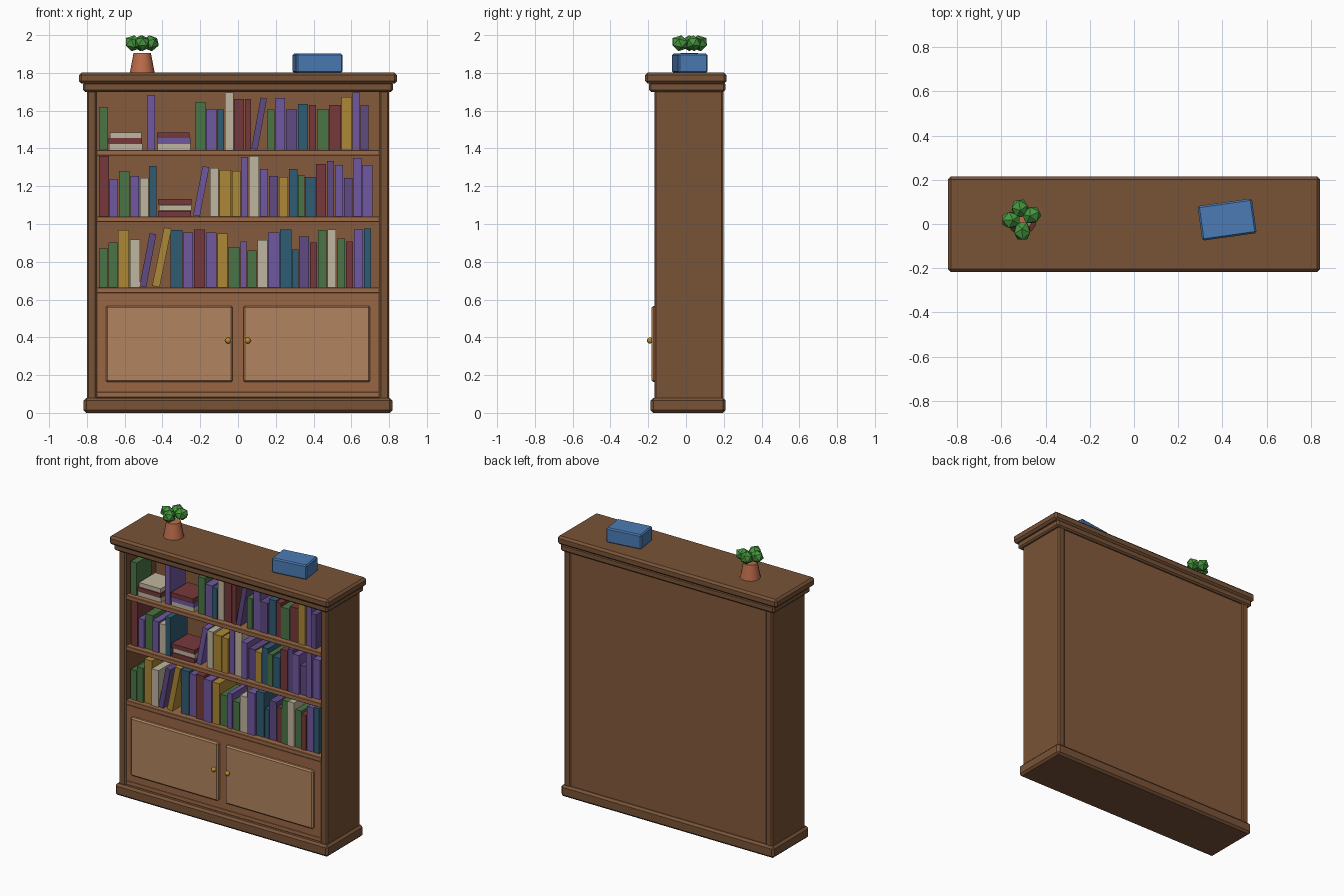
import bpy, bmesh, math, random
from mathutils import Matrix, Vector

if "Cube" in bpy.data.objects:
    bpy.data.objects.remove(bpy.data.objects["Cube"])

random.seed(4)


def material(name, r, g, b):
    m = bpy.data.materials.new(name)
    lin = [((c / 255 + 0.055) / 1.055) ** 2.4 for c in (r, g, b)]
    m.diffuse_color = (*lin, 1)
    m.use_nodes = True
    m.node_tree.nodes["Principled BSDF"].inputs["Base Color"].default_value = m.diffuse_color
    return m


FRAME = material("dark_wood", 120, 83, 55)
BACK = material("mid_wood", 132, 91, 60)
SHELF = material("shelf_wood", 156, 106, 70)
FACE = material("face_wood", 152, 102, 68)
DOOR = material("door_wood", 178, 132, 95)
BRASS = material("brass", 185, 140, 50)
CLAY = material("terracotta", 190, 108, 75)
LEAF = material("leaf_green", 70, 150, 62)
BLUE = material("box_blue", 75, 123, 180)
BOOK = {
    "R": material("book_red", 118, 56, 60),
    "G": material("book_green", 74, 116, 70),
    "T": material("book_teal", 48, 92, 116),
    "Y": material("book_ochre", 172, 136, 54),
    "C": material("book_cream", 192, 182, 160),
    "P": material("book_purple", 112, 88, 160),
    "D": material("book_plum", 96, 74, 132),
}


def new_object(name, bm, mat):
    me = bpy.data.meshes.new(name)
    bm.to_mesh(me)
    bm.free()
    me.materials.append(mat)
    ob = bpy.data.objects.new(name, me)
    bpy.context.collection.objects.link(ob)
    return ob


def box(name, lo, hi, mat, bevel=0.0, segments=1):
    """Axis-aligned box between two corners, with optional bevel."""
    lo, hi = Vector(lo), Vector(hi)
    size = hi - lo
    bm = bmesh.new()
    bmesh.ops.create_cube(bm, size=1)
    bmesh.ops.scale(bm, vec=size, verts=bm.verts)
    ob = new_object(name, bm, mat)
    ob.location = (lo + hi) / 2
    if bevel:
        mod = ob.modifiers.new("bevel", "BEVEL")
        mod.width, mod.segments = bevel, segments
    return ob


# Carcass: plinth, sides, back, cornice
box("plinth", (-0.817, -0.187, 0), (0.817, 0.21, 0.08), FRAME, 0.014)
for side, s in (("left", -1), ("right", 1)):
    x0, x1 = sorted((s * 0.80, s * 0.747))
    box(side + "_side", (x0, -0.167, 0.07), (x1, 0.198, 1.71), FRAME, 0.009)
box("back_panel", (-0.75, 0.168, 0.07), (0.75, 0.19, 1.71), BACK)
box("cornice_moulding", (-0.82, -0.195, 1.70), (0.82, 0.208, 1.75), FRAME, 0.01)
box("cornice", (-0.842, -0.217, 1.743), (0.842, 0.215, 1.802), FRAME, 0.014)

# Shelves and cabinet front
SHELF_TOPS = (1.393, 1.04, 0.665)
for i, z in enumerate((*SHELF_TOPS, 0.11)):
    box(f"shelf_{i + 1}", (-0.75, -0.158, z - 0.03), (0.75, 0.17, z), SHELF, 0.003)
box("cabinet_face", (-0.75, -0.158, 0.11), (0.75, -0.13, 0.635), FACE)

# Doors with knobs
for side, s in (("left", -1), ("right", 1)):
    x0, x1 = sorted((s * 0.028, s * 0.70))
    box(side + "_door", (x0, -0.182, 0.163), (x1, -0.15, 0.567), DOOR, 0.009)
    bm = bmesh.new()
    bmesh.ops.create_uvsphere(bm, u_segments=12, v_segments=8, radius=0.016)
    knob = new_object(side + "_knob", bm, BRASS)
    knob.location = (s * 0.052, -0.191, 0.383)
    knob.data.shade_smooth()


def book(colour, x, z, w, h, lean=0.0):
    """Upright book; a leaning one turns about its lower right edge."""
    front = -0.122 + random.uniform(-0.008, 0.008)
    depth = random.uniform(0.165, 0.195)
    ob = box("book", (x, front, z), (x + w, front + depth, z + h), BOOK[colour])
    if lean:
        pivot = Matrix.Translation((x + w, 0, z))
        turn = pivot @ Matrix.Rotation(lean, 4, "Y") @ pivot.inverted()
        ob.matrix_world = turn @ Matrix.Translation(ob.location)


def row(x, z, colours, sizes):
    """Run of upright books; sizes are (pitch, height) in thousandths."""
    for c, (pitch, h) in zip(colours, sizes):
        book(c, x, z, pitch / 1000 - 0.004, h / 1000)
        x += pitch / 1000


def stack(x, z, colours):
    """Flat pile of books, listed from the bottom up."""
    for i, c in enumerate(colours):
        a, b = random.uniform(0, 0.008), random.uniform(0, 0.008)
        box("flat_book", (x + a, -0.125 + a, z + i * 0.031),
            (x + 0.18 - b, 0.055 + b, z + i * 0.031 + 0.03), BOOK[c])


top, mid, low = SHELF_TOPS

# Top shelf books
row(-0.735, top, "G", [(50, 227)])
stack(-0.685, top, "CRC")
row(-0.479, top, "P", [(44, 291)])
stack(-0.43, top, "CPR")
row(-0.225, top, "GPTCRR",
    [(56, 254), (58, 217), (42, 212), (48, 304), (58, 270), (37, 270)])
book("D", 0.07, top, 0.034, 0.275, 0.18)
row(0.153, top, "GPDTRGRYPD",
    [(45, 212), (56, 275), (63, 212), (58, 243), (42, 238),
     (66, 217), (66, 238), (58, 280), (42, 304), (45, 238)])

# Middle shelf books
row(-0.735, mid, "RPGPCT",
    [(56, 320), (48, 198), (61, 240), (50, 214), (50, 204), (43, 267)])
stack(-0.425, mid, "RCR")
book("P", -0.238, mid, 0.036, 0.265, 0.19)
row(-0.148, mid, "CYYPCPDYTGTRDPDPP",
    [(50, 257), (66, 246), (48, 241), (42, 315), (58, 320), (48, 251),
     (53, 214), (53, 209), (48, 251), (37, 220), (58, 209), (58, 278),
     (42, 294), (48, 272), (48, 204), (48, 310), (58, 272)])

# Lower shelf books
row(-0.735, low, "GGYC", [(50, 206), (50, 238), (63, 302), (56, 254)])
book("D", -0.522, low, 0.036, 0.285, 0.19)
book("Y", -0.455, low, 0.040, 0.315, 0.20)
row(-0.357, low, "TPRPYGPGCPTTDRGCGRPT",
    [(66, 302), (58, 291), (63, 307), (61, 291), (58, 286), (63, 212),
     (37, 243), (53, 196), (58, 249), (63, 291), (63, 307), (37, 201),
     (58, 270), (42, 238), (50, 302), (50, 307), (48, 259), (42, 243),
     (53, 307), (42, 312)])

# Potted plant on top
bm = bmesh.new()
bmesh.ops.create_cone(bm, cap_ends=True, segments=16, radius1=0.066,
                      radius2=0.046, depth=0.105)
pot = new_object("plant_pot", bm, CLAY)
pot.location = (-0.507, 0.018, 1.852)
for p in pot.data.polygons:
    p.use_smooth = len(p.vertices) == 4
for i, (dx, dy) in enumerate(((0.045, 0.022), (-0.008, 0.052),
                              (-0.048, 0.0), (0.002, -0.05))):
    bm = bmesh.new()
    bmesh.ops.create_icosphere(bm, subdivisions=1, radius=1)
    leaf = new_object(f"leaf_{i + 1}", bm, LEAF)
    leaf.location = (-0.508 + dx, 0.018 + dy, 1.957)
    leaf.scale = (0.048, 0.042, 0.043)
    leaf.rotation_euler = (0, -0.2, math.atan2(dy, dx))

# Blue storage box on top
chest = box("storage_box", (0.297, -0.059, 1.80), (0.545, 0.099, 1.902), BLUE, 0.008)
chest.rotation_euler.z = math.radians(8)
